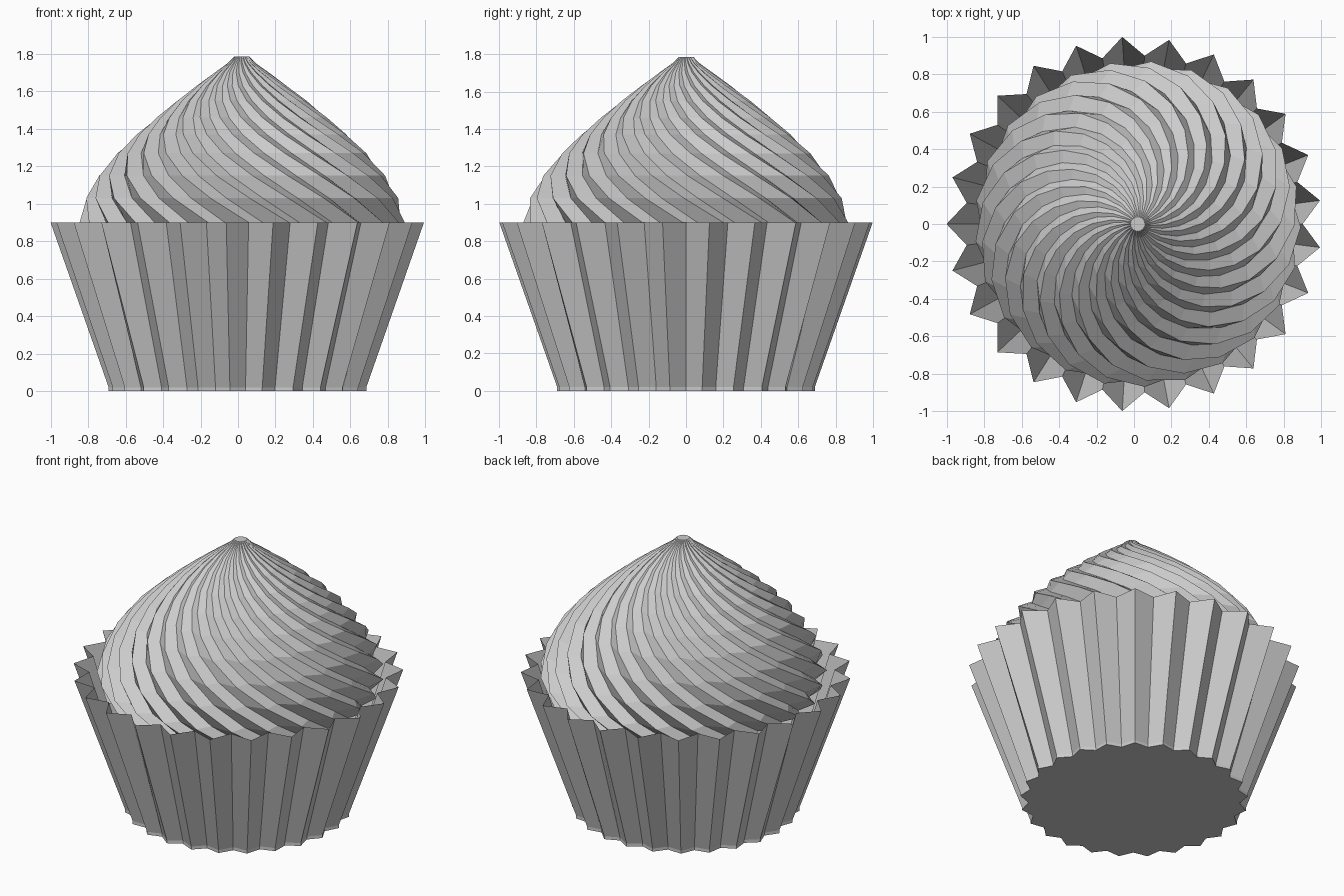
import bpy, bmesh
from math import radians, cos, sin

if "Cube" in bpy.data.objects:
    bpy.data.objects.remove(bpy.data.objects["Cube"])

PLEATS = 25
STEP = 360 / PLEATS


def star_ring(bm, z, ridge, valley, turn=0.0, valley_at=0.5, cx=0.0):
    """Add a ring of alternating ridge and valley points at height z."""
    ring = []
    for i in range(PLEATS):
        for r, part in ((ridge, 0.0), (valley, valley_at)):
            a = radians(turn + (i + part) * STEP)
            ring.append(bm.verts.new((cx + r * cos(a), r * sin(a), z)))
    return ring


def skin(bm, rings):
    """Join successive rings with flat faces."""
    n = PLEATS * 2
    for low, high in zip(rings, rings[1:]):
        for i in range(n):
            j = (i + 1) % n
            bm.faces.new((low[i], low[j], high[j], high[i]))


def finish(bm, name):
    mesh = bpy.data.meshes.new(name)
    bm.to_mesh(mesh)
    bm.free()
    obj = bpy.data.objects.new(name, mesh)
    bpy.context.collection.objects.link(obj)
    return obj


# Pleated paper cup: open top, short upright lip at the base, flat floor
bm = bmesh.new()
cup = [star_ring(bm, z, outer, inner, turn=180)
       for z, outer, inner in ((0.0, 0.69, 0.64), (0.02, 0.69, 0.64), (0.9, 1.0, 0.9))]
skin(bm, cup)
bm.faces.new(cup[0][::-1])
finish(bm, "paper_cup")

# Swirled frosting: ridged dome twisting clockwise as it rises to a small flat tip
profile = ((0.78, 0.83), (0.90, 0.87), (1.03, 0.835), (1.15, 0.765), (1.27, 0.665),
           (1.37, 0.56), (1.46, 0.455), (1.55, 0.345), (1.63, 0.24), (1.70, 0.145),
           (1.75, 0.075), (1.785, 0.04))
TWIST = -108  # degrees per unit of height
bm = bmesh.new()
swirl = [star_ring(bm, z, r, r * 0.925, turn=-87.5 + TWIST * (z - 0.9),
                   valley_at=0.38, cx=0.02) for z, r in profile]
skin(bm, swirl)
bm.faces.new(swirl[-1])
bm.faces.new(swirl[0][::-1])
finish(bm, "frosting_swirl")
